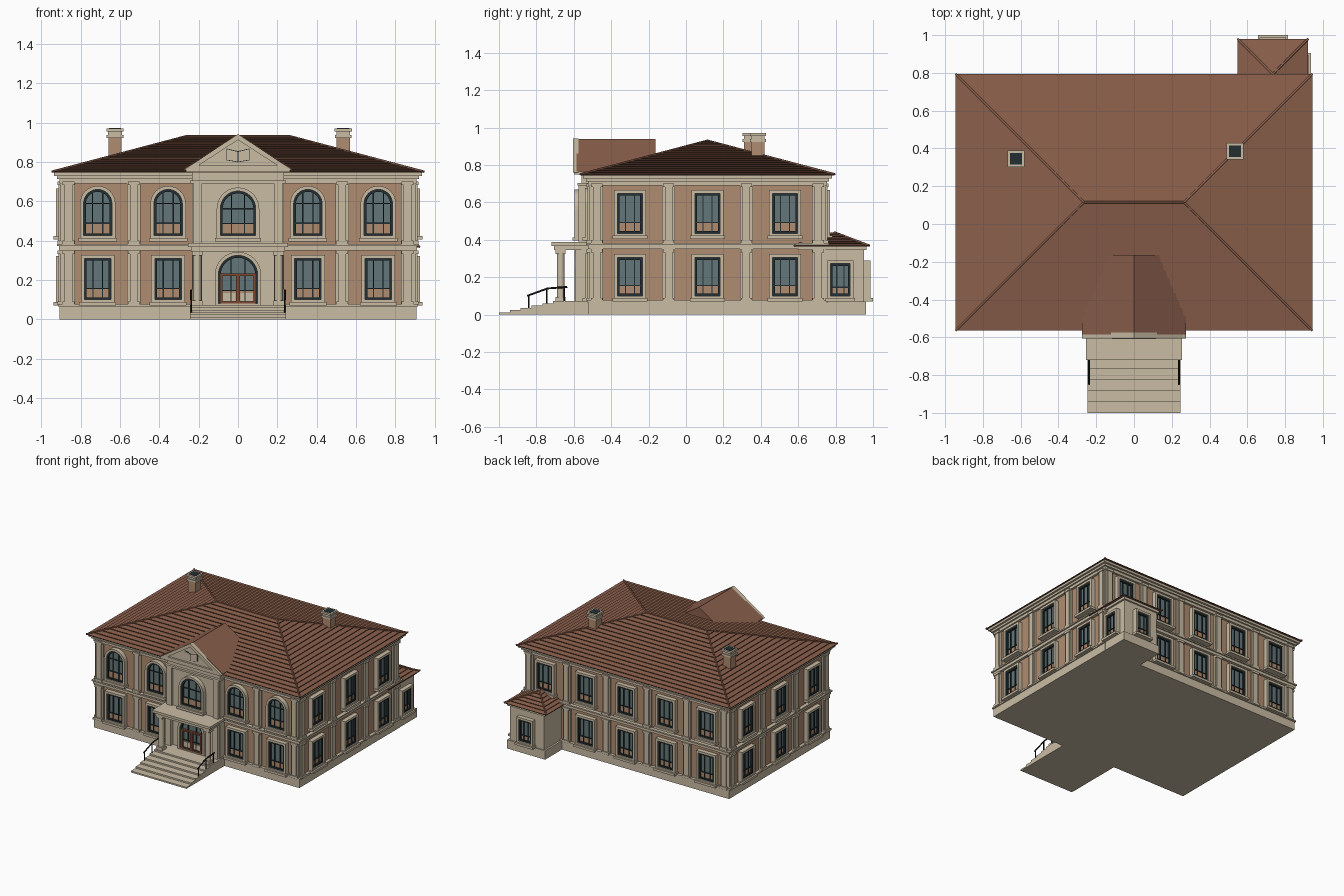
import bpy, bmesh, math
from mathutils import Matrix, Vector

if "Cube" in bpy.data.objects:
    bpy.data.objects.remove(bpy.data.objects["Cube"])


def material(name, rgb):
    lin = [((c / 255 + 0.055) / 1.055) ** 2.4 for c in rgb] + [1]
    m = bpy.data.materials.new(name)
    m.use_nodes = True
    m.diffuse_color = lin
    m.node_tree.nodes["Principled BSDF"].inputs["Base Color"].default_value = lin
    return m


TRIM = material("cream stone", (201, 188, 164))
WALL = material("tan plaster", (176, 140, 112))
ROOF = material("brown tile", (138, 95, 75))
LIP = material("dark tile edge", (70, 44, 34))
GLASS = material("blue grey glass", (100, 118, 120))
FRAME = material("dark frame", (34, 46, 50))
DOOR = material("red brown door", (128, 72, 50))
IRON = material("black iron", (26, 27, 28))

parts = {}   # part name -> (bmesh, material list)
ID = Matrix()


def part(name, *mats):
    if name not in parts:
        parts[name] = (bmesh.new(), mats)
    return parts[name][0]


def prism(name, mat, pts, y0, y1, M=ID):
    """Outline in x and z, extruded along y."""
    bm = part(name, mat)
    a, b = [[bm.verts.new(M @ Vector((x, y, z))) for x, z in pts] for y in (y0, y1)]
    bm.faces.new(a)
    bm.faces.new(b[::-1])
    for i in range(len(pts)):
        j = (i + 1) % len(pts)
        bm.faces.new((a[i], b[i], b[j], a[j]))


def box(name, mat, x0, x1, y0, y1, z0, z1, M=ID):
    prism(name, mat, [(x0, z0), (x1, z0), (x1, z1), (x0, z1)], y0, y1, M)


def ring(name, mat, outer, inner, y0, y1, M=ID):
    """Frame between two matching outlines."""
    bm = part(name, mat)
    loops = [[bm.verts.new(M @ Vector((x, y, z))) for x, z in pts]
             for pts, y in ((outer, y0), (outer, y1), (inner, y1), (inner, y0))]
    for k in range(4):
        a, b = loops[k], loops[(k + 1) % 4]
        for i in range(len(outer)):
            j = (i + 1) % len(outer)
            bm.faces.new((a[i], a[j], b[j], b[i]))


def rod(name, mat, a, b, r, sides=8):
    a, b = Vector(a), Vector(b)
    d = b - a
    M = Matrix.Translation((a + b) / 2) @ d.to_track_quat('Z', 'Y').to_matrix().to_4x4()
    bm = part(name, mat)
    res = bmesh.ops.create_cone(bm, cap_ends=True, segments=sides, radius1=r, radius2=r,
                                depth=d.length, matrix=M)
    for f in {f for v in res["verts"] for f in v.link_faces}:
        f.smooth = len(f.verts) == 4


def outline(u, w, z0, z1, arch):
    pts = [(u - w, z0), (u + w, z0)]
    if not arch:
        return pts + [(u + w, z1), (u - w, z1)]
    angles = [math.pi * k / 16 for k in range(17)]
    return pts + [(u + w * math.cos(t), z1 - w + w * math.sin(t)) for t in angles]


def window(side, M, u, z0, z1, w, arch=False, sill=True):
    t = 0.018
    opening = outline(u, w, z0, z1, arch)
    ring(side + "_window_surrounds", TRIM, outline(u, w + t, z0 - t, z1 + t, arch), opening, 0, -0.035, M)
    ring(side + "_window_frames", FRAME, opening, outline(u, w - 0.012, z0 + 0.012, z1 - 0.012, arch), 0, -0.025, M)
    prism(side + "_window_glass", GLASS, opening, 0, -0.012, M)
    low = z0 + 0.27 * (z1 - z0)
    box(side + "_window_blinds", WALL, u - w * 0.95, u + w * 0.95, -0.012, -0.014, z0, low, M)
    bars = side + "_window_bars"
    for s in (-1, 1):
        b = u + s * w * 0.36
        box(bars, FRAME, b - 0.003, b + 0.003, -0.01, -0.02, z0, z1 - (w * 0.1 if arch else 0), M)
    for z in (low, z1 - w) if arch else (low,):
        box(bars, FRAME, u - w, u + w, -0.01, -0.02, z - 0.003, z + 0.003, M)
    if sill:
        box(side + "_window_sills", TRIM, u - w - 0.026, u + w + 0.026, 0, -0.048, z0 - 0.03, z0 - 0.012, M)


def pilaster(side, M, u):
    name = side + "_pilasters"
    for z0, z1 in ((0.07, 0.35), (0.38, 0.7)):
        box(name, TRIM, u - 0.034, u + 0.034, 0, -0.012, z0, z1, M)
        box(name, TRIM, u - 0.02, u + 0.02, 0, -0.022, z0, z1, M)
        for a, b in ((z0, z0 + 0.02), (z1 - 0.018, z1)):
            box(name, TRIM, u - 0.03, u + 0.03, 0, -0.028, a, b, M)


def hip_roof(name, cx, cy, hx, hy, z0, z1, courses, lip):
    """Tiled hip roof made of overlapping courses, with ridge caps."""
    bm = part(name, ROOF, LIP)
    run, rings = min(hx, hy), []
    for i in range(courses + 1):
        d, z = run * i / courses, z0 + (z1 - z0) * i / courses
        for h in ((0, lip) if i < courses else (0,)):
            rings.append([bm.verts.new((cx + sx * (hx - d), cy + sy * (hy - d), z + h))
                          for sx, sy in ((-1, -1), (1, -1), (1, 1), (-1, 1))])
    bm.faces.new(rings[0][::-1])
    for k in range(len(rings) - 1):
        for i in range(4):
            j = (i + 1) % 4
            f = bm.faces.new((rings[k][i], rings[k][j], rings[k + 1][j], rings[k + 1][i]))
            f.material_index = 1 - k % 2
    bmesh.ops.remove_doubles(bm, verts=bm.verts, dist=1e-5)
    for sx in (-1, 1):
        for sy in (-1, 1):
            rod(name + "_caps", ROOF, (cx + sx * hx, cy + sy * hy, z0 + lip),
                (cx + sx * (hx - run), cy + sy * (hy - run), z1), 0.006)
    if hx - run > 0.01:
        rod(name + "_caps", ROOF, (cx - hx + run, cy, z1), (cx + hx - run, cy, z1), 0.006)


# Main block: plinth, walls, band course and stepped cornice around the centre line
CY, HX, HY = 0.115, 0.89, 0.62


def block(name, mat, grow, z0, z1):
    box(name, mat, -HX - grow, HX + grow, CY - HY - grow, CY + HY + grow, z0, z1)


block("plinth", TRIM, 0.016, 0, 0.065)
block("plinth_moulding", TRIM, 0.024, 0.065, 0.078)
block("walls", WALL, 0, 0.06, 0.73)
block("band_course", TRIM, 0.02, 0.35, 0.372)
block("band_moulding", TRIM, 0.03, 0.372, 0.382)
for grow, z0, z1 in ((0.018, 0.69, 0.712), (0.03, 0.712, 0.728), (0.045, 0.728, 0.748)):
    block("cornice", TRIM, grow, z0, z1)
hip_roof("main_roof", 0, CY, 0.945, 0.68, 0.745, 0.93, 17, 0.0055)


def facing(x, y, deg):
    return Matrix.Translation((x, y, 0)) @ Matrix.Rotation(math.radians(deg), 4, 'Z')


# Four facades; local -y points outwards
front, back = facing(0, CY - HY, 0), facing(0, CY + HY, 180)
for s in (-1, 1):
    for u in (0.355, 0.713):
        window("front", front, s * u, 0.425, 0.66, 0.072, True)
        window("front", front, s * u, 0.1, 0.31, 0.068)
    for u in (0.53, 0.862):
        pilaster("front", front, s * u)
    for u in (0.18, 0.53, 0.862):
        pilaster("back", back, s * u)
for u in (-0.713, -0.355, 0, 0.355, 0.713):
    window("back", back, u, 0.435, 0.648, 0.067)
    if u > -0.7:
        window("back", back, u, 0.1, 0.305, 0.067)
for side, M in (("left", facing(HX, CY, 90)), ("right", facing(-HX, CY, -90))):
    for u in (-0.415, 0, 0.415):
        window(side, M, u, 0.435, 0.648, 0.067)
        window(side, M, u, 0.1, 0.305, 0.067)
    for u in (-0.592, -0.208, 0.208, 0.592):
        pilaster(side, M, u)

# Central bay with pediment and gable roof
BAY = -0.56
box("bay_walls", TRIM, -0.235, 0.235, BAY, -0.4, 0, 0.765)
for s in (-1, 1):
    box("bay_pilasters", TRIM, s * 0.205 - 0.022, s * 0.205 + 0.022, BAY - 0.015, BAY, 0.385, 0.69)
box("bay_cornice", TRIM, -0.245, 0.245, BAY - 0.02, -0.45, 0.69, 0.705)
box("pediment_base", TRIM, -0.265, 0.265, -0.6, -0.45, 0.75, 0.768)
prism("gable_roof", ROOF, [(-0.275, 0.765), (0.275, 0.765), (0, 0.938)], -0.585, -0.163)
ring("pediment_rake", TRIM, [(-0.275, 0.76), (0.275, 0.76), (0, 0.942)],
     [(-0.2, 0.782), (0.2, 0.782), (0, 0.912)], -0.605, -0.575)
prism("pediment_face", TRIM, [(-0.22, 0.775), (0.22, 0.775), (0, 0.92)], -0.59, -0.58)
for s in (-1, 1):
    leaf = [(0, 0.798), (s * 0.058, 0.808), (s * 0.058, 0.868), (0, 0.855)]
    prism("relief_edges", FRAME, leaf, -0.592, -0.589)
    page = [(s * 0.003, 0.802), (s * 0.055, 0.811), (s * 0.055, 0.864), (s * 0.003, 0.851)]
    prism("relief_pages", TRIM, page, -0.595, -0.591)
bay = facing(0, BAY, 0)
window("bay", bay, 0, 0.425, 0.652, 0.09, True)

# Arched entrance with double doors
window("entrance", bay, 0, 0.08, 0.325, 0.1, True, False)
ring("door_frame", DOOR, outline(0, 0.09, 0.078, 0.232, False), outline(0, 0.078, 0.09, 0.22, False), -0.57, -0.59)
box("door_stiles", DOOR, -0.009, 0.009, -0.59, -0.57, 0.08, 0.23)
for s in (-1, 1):
    box("door_panels", TRIM, s * 0.044 - 0.032, s * 0.044 + 0.032, -0.58, -0.572, 0.088, 0.135)

# Portico and steps
box("portico_slab", TRIM, -0.24, 0.24, -0.705, -0.5, 0.345, 0.368)
box("portico_top", TRIM, -0.255, 0.255, -0.72, -0.5, 0.368, 0.387)
for s in (-1, 1):
    x = s * 0.207
    rod("portico_columns", TRIM, (x, -0.67, 0.07), (x, -0.67, 0.345), 0.021, 24)
    for z0, z1 in ((0.07, 0.095), (0.325, 0.345)):
        box("column_blocks", TRIM, x - 0.027, x + 0.027, -0.697, -0.643, z0, z1)
    box("wall_piers", TRIM, x - 0.024, x + 0.024, -0.59, BAY, 0.07, 0.345)
for i in range(6):
    box("entrance_steps", TRIM, -0.245, 0.245, -1 + i * 0.058, -0.5, 0, 0.012 * (i + 1))

# Handrails
for s in (-1, 1):
    x = s * 0.238
    path = [(x, -0.85, 0.1), (x, -0.74, 0.14), (x, -0.635, 0.148)]
    for a, b in zip(path, path[1:]):
        rod("handrails", IRON, a, b, 0.005)
    for y, z0, z1 in ((-0.84, 0.03, 0.104), (-0.745, 0.05, 0.14), (-0.65, 0.07, 0.147)):
        rod("handrail_posts", IRON, (x, y, z0), (x, y, z1), 0.004)

# Rear annex
box("annex_base", TRIM, 0.57, 0.905, 0.6, 0.962, 0, 0.07)
box("annex_walls", TRIM, 0.585, 0.888, 0.6, 0.952, 0.05, 0.36)
box("annex_cornice", TRIM, 0.57, 0.903, 0.6, 0.965, 0.345, 0.366)
hip_roof("annex_roof", 0.735, 0.78, 0.187, 0.2, 0.364, 0.44, 6, 0.005)
window("annex", facing(0.888, 0.825, 90), 0, 0.1, 0.272, 0.053)
window("annex", facing(0.735, 0.952, 180), 0, 0.1, 0.272, 0.053)

# Chimneys
for x, y in ((-0.625, 0.345), (0.535, 0.385)):
    for name, mat, h, z0, z1 in (("chimney_stacks", WALL, 0.034, 0.78, 0.925),
                                 ("chimney_collars", TRIM, 0.042, 0.922, 0.938),
                                 ("chimney_necks", TRIM, 0.035, 0.938, 0.955),
                                 ("chimney_caps", TRIM, 0.044, 0.955, 0.97),
                                 ("chimney_flues", FRAME, 0.031, 0.968, 0.972)):
        box(name, mat, x - h, x + h, y - h, y + h, z0, z1)

# Turn every collected part into an object
for name, (bm, mats) in parts.items():
    bmesh.ops.recalc_face_normals(bm, faces=bm.faces)
    mesh = bpy.data.meshes.new(name)
    bm.to_mesh(mesh)
    bm.free()
    for m in mats:
        mesh.materials.append(m)
    bpy.context.collection.objects.link(bpy.data.objects.new(name, mesh))
